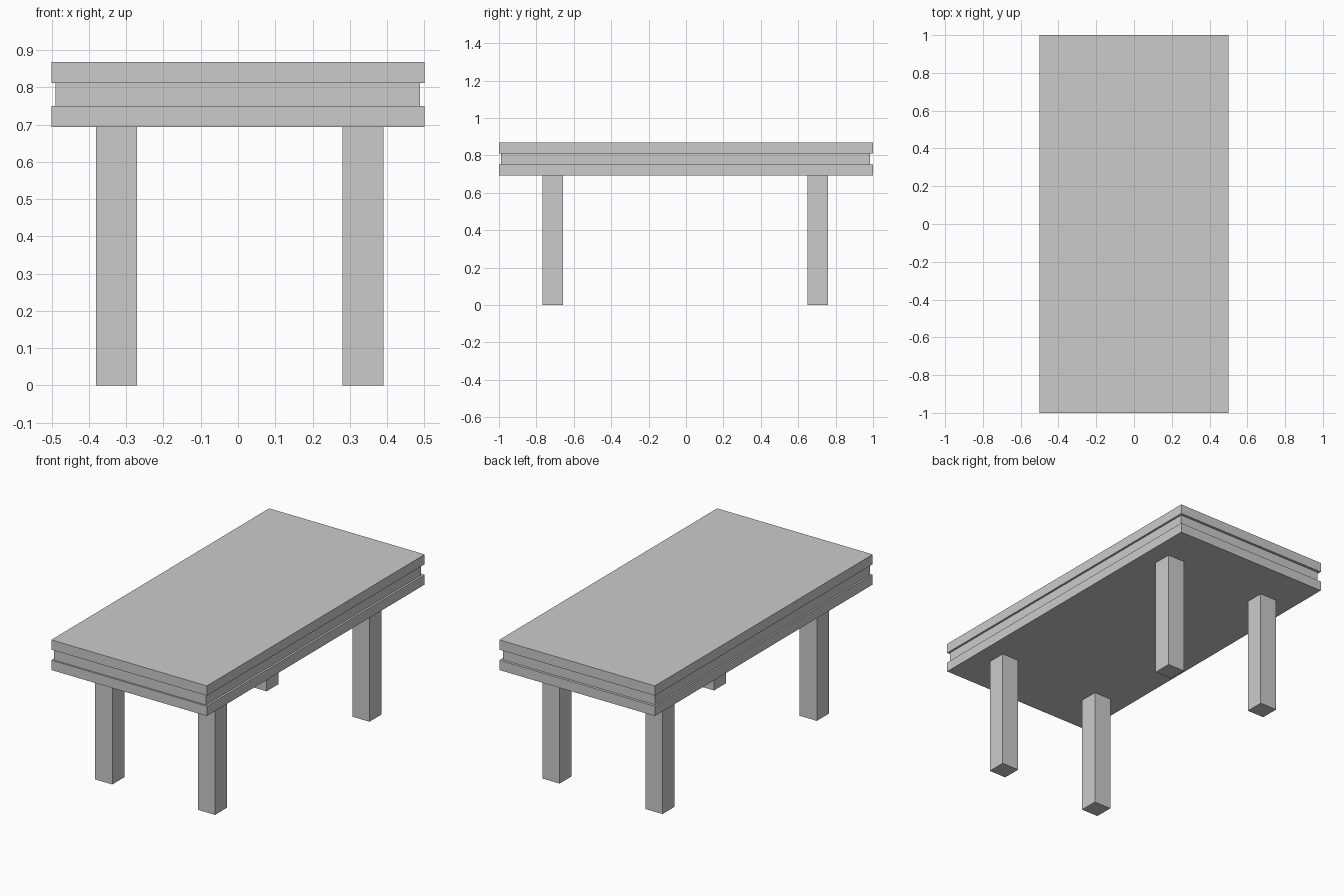
import bpy

if "Cube" in bpy.data.objects:
    bpy.data.objects.remove(bpy.data.objects["Cube"])


def box(name, x, y, z):
    """Axis-aligned box from (min, max) ranges."""
    bpy.ops.mesh.primitive_cube_add(
        size=1, location=[(a + b) / 2 for a, b in (x, y, z)])
    obj = bpy.context.object
    obj.name = name
    obj.scale = [b - a for a, b in (x, y, z)]
    bpy.ops.object.transform_apply(location=False, rotation=False, scale=True)
    return obj


# Layered table top: two slabs with a slightly inset core between them
box("lower_slab", (-0.5, 0.5), (-1, 1), (0.693, 0.75))
box("inset_core", (-0.49, 0.488), (-0.99, 0.985), (0.75, 0.811))
box("upper_slab", (-0.5, 0.5), (-1, 1), (0.811, 0.868))

# Four square legs
half = 0.055
for side, x in (("left", -0.326), ("right", 0.335)):
    for end, y in (("front", -0.712), ("back", 0.705)):
        box(f"{end}_{side}_leg", (x - half, x + half),
            (y - half, y + half), (0, 0.693))
